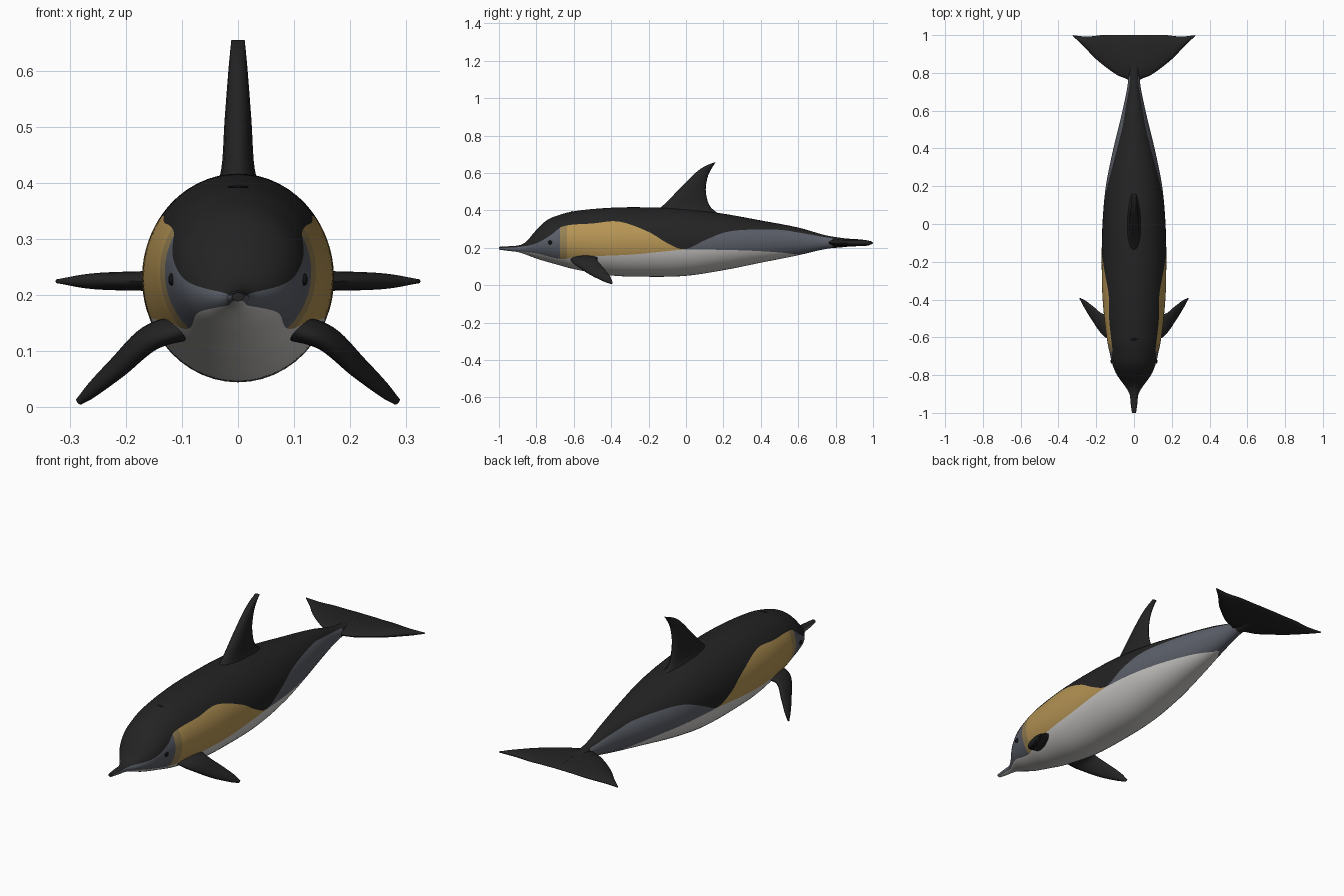
import bpy, bmesh, math
from mathutils import Vector

cube = bpy.data.objects.get("Cube")
if cube:
    bpy.data.objects.remove(cube)


def material(name, rgb):
    m = bpy.data.materials.new(name)
    m.use_nodes = True
    m.diffuse_color = (*rgb, 1)
    bsdf = m.node_tree.nodes["Principled BSDF"]
    bsdf.inputs["Base Color"].default_value = (*rgb, 1)
    bsdf.inputs["Roughness"].default_value = 0.6
    return m


black = material("black skin", (.017, .017, .017))
grey = material("slate grey", (.105, .115, .14))
yellow = material("ochre yellow", (.47, .30, .09))
tan = material("dull tan", (.31, .22, .09))
white = material("off white", (.60, .59, .57))
eye_black = material("eye black", (.006, .006, .008))
BLACK, GREY, YELLOW, TAN, WHITE = range(5)


def finish(name, bm, mats):
    bmesh.ops.recalc_face_normals(bm, faces=bm.faces)
    mesh = bpy.data.meshes.new(name)
    bm.to_mesh(mesh)
    bm.free()
    ob = bpy.data.objects.new(name, mesh)
    bpy.context.collection.objects.link(ob)
    for m in mats:
        mesh.materials.append(m)
    bpy.ops.object.select_all(action='DESELECT')
    ob.select_set(True)
    bpy.context.view_layer.objects.active = ob
    bpy.ops.object.shade_smooth_by_angle(angle=math.radians(50))
    return ob


def smooth(knots, values, t):
    """Cubic interpolation through numbers or vectors."""
    n = len(knots)
    i = max(0, min(n - 2, sum(k <= t for k in knots) - 1))

    def slope(j):
        a, b = max(j - 1, 0), min(j + 1, n - 1)
        return (values[b] - values[a]) / (knots[b] - knots[a])
    h = knots[i + 1] - knots[i]
    s = (t - knots[i]) / h
    return (values[i] * (2*s**3 - 3*s*s + 1) + slope(i) * (h * (s**3 - 2*s*s + s))
            + values[i + 1] * (3*s*s - 2*s**3) + slope(i + 1) * (h * (s**3 - s*s)))


def loft(bm, rings, paint=None):
    """Skin a list of closed rings and cap both ends."""
    loops = [[bm.verts.new(p) for p in r] for r in rings]
    n = len(loops[0])
    for i in range(len(loops) - 1):
        for k in range(n):
            q = (k + 1) % n
            f = bm.faces.new((loops[i][k], loops[i][q], loops[i + 1][q], loops[i + 1][k]))
            f.material_index = paint(i, k) if paint else 0
    bm.faces.new(loops[0])
    bm.faces.new(loops[-1])


# Body outline: y, underside, back, half width
BODY = [(-1, .19, .205, .011), (-.95, .183, .208, .018), (-.9, .177, .212, .024),
        (-.86, .165, .228, .047), (-.8, .142, .295, .09), (-.75, .127, .343, .112),
        (-.7, .113, .368, .125), (-.6, .086, .395, .145), (-.4, .052, .414, .166),
        (-.2, .045, .416, .171), (0, .05, .408, .167), (.2, .08, .382, .149),
        (.4, .12, .346, .109), (.6, .16, .308, .061), (.75, .194, .266, .032),
        (.85, .204, .25, .028), (.95, .217, .235, .018)]
# Colour borders: y, z
LOWER = [(-1, .191), (-.9, .182), (-.8, .17), (-.7, .145), (-.65, .14), (-.6, .15),
         (-.3, .163), (-.1, .182), (0, .19), (.3, .186), (.5, .175), (.6, .164), (.66, .16)]
UPPER = [(-1, .199), (-.9, .203), (-.8, .224), (-.72, .27), (-.66, .314), (-.5, .33),
         (-.36, .34), (-.2, .285), (-.1, .225), (-.01, .192), (.1, .24), (.2, .28),
         (.3, .295), (.5, .296), (.6, .282), (.78, .252), (1, .24)]


def column(table, c, y):
    return smooth([r[0] for r in table], [r[c] for r in table], y)


def section(y):
    low, high, w = (column(BODY, c, y) for c in (1, 2, 3))
    return (low + high) / 2, (high - low) / 2, w


stations = sorted([-1 + 1.95 * i / 130 for i in range(131)] + [-.675, -.635, .625, .782])
SEG = 10


def body_ring(y):
    mid, half, w = section(y)
    lo = column(LOWER, 1, min(y, .66))
    hi = max(column(UPPER, 1, y), lo + .001)
    a, b = (math.asin(max(-.985, min(.985, (z - mid) / half))) for z in (lo, hi))
    marks = [-math.pi / 2, a, max(a + .002, b), math.pi / 2]
    angles = [marks[j] + (marks[j + 1] - marks[j]) * i / SEG
              for j in range(3) for i in range(SEG)] + [math.pi / 2]
    side = [(w * math.cos(t), y, mid + half * math.sin(t)) for t in angles]
    return side + [(-x, yy, z) for x, yy, z in side[-2:0:-1]]


def body_paint(i, k):
    y = (stations[i] + stations[i + 1]) / 2
    band = min(k, 6 * SEG - 1 - k) // SEG
    if y > .782 or band == 2:
        return BLACK
    if band == 0:
        return WHITE if y < .625 else GREY
    if y < -.675:
        return GREY
    if y < -.635:
        return TAN
    return YELLOW if y < -.005 else GREY


bm = bmesh.new()
loft(bm, [body_ring(y) for y in stations], body_paint)
finish("body", bm, [black, grey, yellow, tan, white])


def fin(name, lead, trail, thick, side=1, steps=28, n=20):
    """Blade with a rounded section between a leading and a trailing edge."""
    lead, trail = [Vector(p) for p in lead], [Vector(p) for p in trail]
    knots = list(range(len(lead)))
    rings = []

    def edges(t):
        return smooth(knots, lead, t), smooth(knots, trail, t)
    for i in range(steps + 1):
        t = knots[-1] * i / steps
        a, b = edges(t)
        p, q = edges(max(t - .1, 0)), edges(min(t + .1, knots[-1]))
        normal = (q[0] + q[1] - p[0] - p[1]).cross(a - b).normalized()
        h = smooth(knots, thick, t)
        ring = []
        for k in range(n):
            c, s = math.cos(math.tau * k / n), math.sin(math.tau * k / n)
            v = (a + b) / 2 + (a - b) * (c / 2) + normal * (h * s * (.85 + .15 * c))
            ring.append((v.x * side, v.y, v.z))
        rings.append(ring)
    bm = bmesh.new()
    loft(bm, rings)
    return finish(name, bm, [black])


# Dorsal fin
fin("dorsal_fin",
    [(0, -.2, .38), (0, -.13, .42), (0, -.03, .52), (0, .05, .6), (0, .1, .635), (0, .147, .655)],
    [(0, .2, .365), (0, .13, .42), (0, .106, .5), (0, .115, .575), (0, .135, .62), (0, .157, .655)],
    [.06, .036, .028, .021, .017, .014])

# Paired flippers, tail flukes and eyes
for side, label in ((1, "left"), (-1, "right")):
    fin(label + "_flipper",
        [(.09, -.62, .14), (.15, -.60, .115), (.21, -.52, .06), (.26, -.44, .02), (.28, -.40, .005)],
        [(.10, -.46, .15), (.165, -.475, .135), (.22, -.435, .085), (.26, -.405, .045), (.288, -.393, .015)],
        [.028, .024, .018, .012, .005], side)
    fin(label + "_fluke",
        [(0, .74, .228), (.04, .768, .227), (.1, .795, .225), (.2, .872, .225), (.27, .945, .225), (.322, .993, .225)],
        [(0, 1, .228), (.04, 1, .228), (.1, 1, .227), (.17, 1, .226), (.25, .992, .225), (.325, 1, .225)],
        [.024, .023, .021, .02, .016, .004], side)
    bm = bmesh.new()
    bmesh.ops.create_uvsphere(bm, u_segments=16, v_segments=10, radius=.012)
    mid, half, w = section(-.727)
    x = w * math.sqrt(1 - ((.228 - mid) / half) ** 2)
    for v in bm.verts:
        v.co = (side * x + v.co.x * .5, -.727 + v.co.y, .228 + v.co.z * .9)
    finish(label + "_eye", bm, [eye_black])

# Blowhole
bm = bmesh.new()
bmesh.ops.create_uvsphere(bm, u_segments=16, v_segments=8, radius=.02)
top = column(BODY, 2, -.61)
for v in bm.verts:
    v.co = (v.co.x, -.61 + v.co.y * .3, top + v.co.z * .1)
finish("blowhole", bm, [eye_black])
